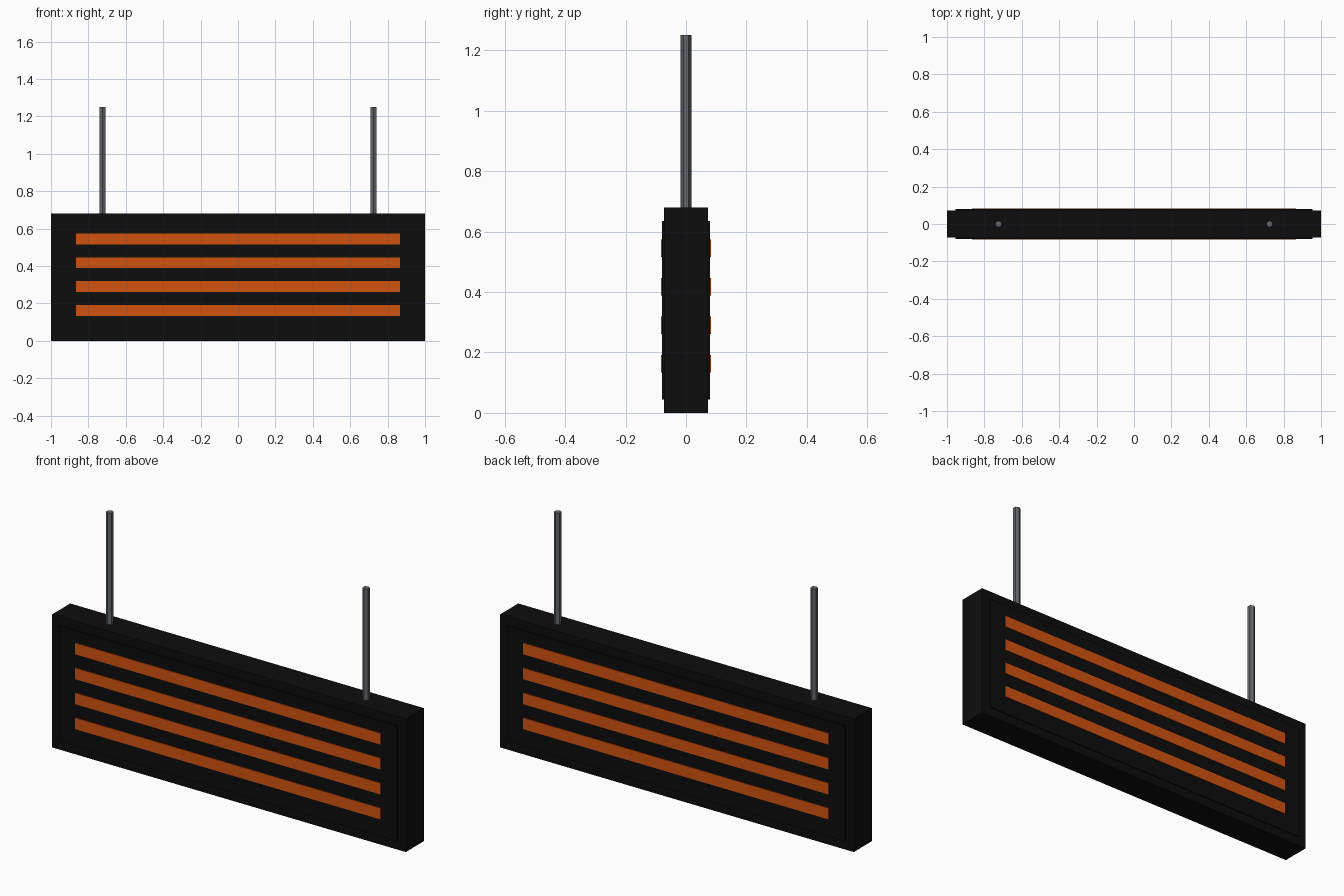
import bpy

if "Cube" in bpy.data.objects:
    bpy.data.objects.remove(bpy.data.objects["Cube"], do_unlink=True)


def material(name, rgb):
    mat = bpy.data.materials.new(name)
    mat.use_nodes = True
    mat.diffuse_color = (*rgb, 1)
    bsdf = mat.node_tree.nodes["Principled BSDF"]
    bsdf.inputs["Base Color"].default_value = (*rgb, 1)
    bsdf.inputs["Roughness"].default_value = 0.7
    return mat


black = material("black", (0.004, 0.004, 0.004))
orange = material("amber orange", (0.65, 0.085, 0.005))
steel = material("grey steel", (0.12, 0.13, 0.155))


def box(name, size, center, mat):
    bpy.ops.mesh.primitive_cube_add(size=1, location=center)
    obj = bpy.context.object
    obj.name = name
    obj.scale = size
    bpy.ops.object.transform_apply(location=False, rotation=False, scale=True)
    obj.data.materials.append(mat)
    return obj


# Sign housing
HEIGHT = 0.68
box("sign_housing", (2, 0.146, HEIGHT), (0, 0, HEIGHT / 2), black)

# Raised display panel and lit rows on both faces
for side, sign in (("front", -1), ("back", 1)):
    box(f"{side}_display_panel", (1.91, 0.02, 0.59), (0, sign * 0.07, HEIGHT / 2), black)
    for row in range(4):
        z = 0.163 + row * 0.1275
        box(f"{side}_lit_row_{row + 1}", (1.73, 0.008, 0.058), (0, sign * 0.079, z), orange)

# Six-sided hanging rods
ROD_TOP = 1.25
for side, sign in (("left", 1), ("right", -1)):
    bottom = HEIGHT - 0.02
    bpy.ops.mesh.primitive_cylinder_add(
        vertices=6, radius=0.018, depth=ROD_TOP - bottom,
        location=(sign * 0.725, 0, (ROD_TOP + bottom) / 2))
    rod = bpy.context.object
    rod.name = f"{side}_hanging_rod"
    rod.data.materials.append(steel)
